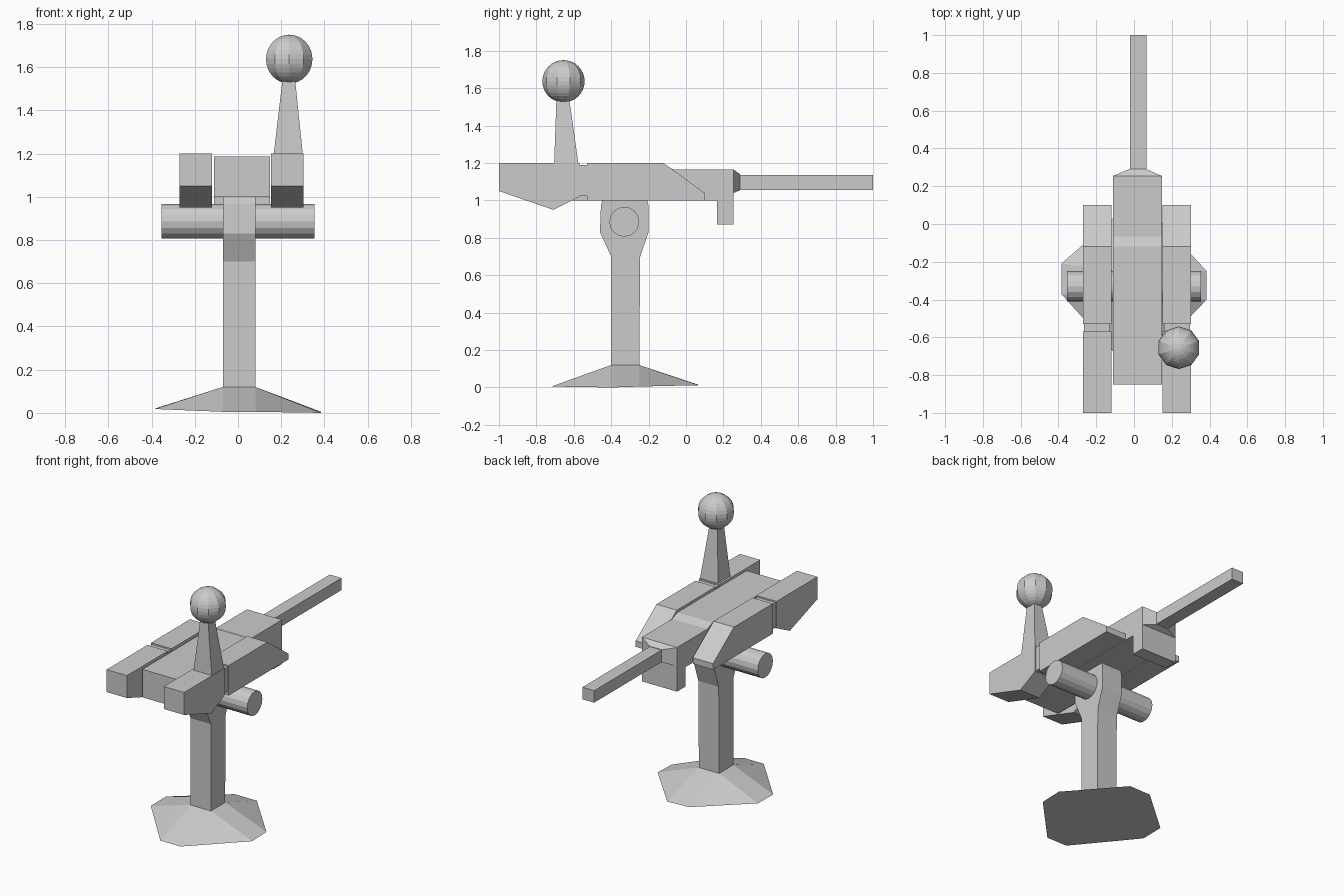
import bpy, bmesh
from mathutils import Matrix

if "Cube" in bpy.data.objects:
    bpy.data.objects.remove(bpy.data.objects["Cube"])


def finish(name, bm):
    bmesh.ops.recalc_face_normals(bm, faces=bm.faces)
    mesh = bpy.data.meshes.new(name)
    bm.to_mesh(mesh)
    bm.free()
    obj = bpy.data.objects.new(name, mesh)
    bpy.context.collection.objects.link(obj)
    return obj


def extrude_profile(name, profile, x0, x1):
    """Side profile of (y, z) points, extruded along x."""
    bm = bmesh.new()
    face = bm.faces.new([bm.verts.new((x0, y, z)) for y, z in profile])
    new = bmesh.ops.extrude_face_region(bm, geom=[face])["geom"]
    verts = [v for v in new if isinstance(v, bmesh.types.BMVert)]
    bmesh.ops.translate(bm, verts=verts, vec=(x1 - x0, 0, 0))
    return finish(name, bm)


def loft(name, ring_a, ring_b):
    """Closed solid between two rings with the same number of points."""
    bm = bmesh.new()
    a = [bm.verts.new(p) for p in ring_a]
    b = [bm.verts.new(p) for p in ring_b]
    n = len(a)
    bm.faces.new(a)
    bm.faces.new(b)
    for i in range(n):
        j = (i + 1) % n
        bm.faces.new((a[i], a[j], b[j], b[i]))
    return finish(name, bm)


def rect_z(x0, x1, y0, y1, z):
    return [(x0, y0, z), (x1, y0, z), (x1, y1, z), (x0, y1, z)]


def rect_y(x0, x1, z0, z1, y):
    return [(x0, y, z0), (x1, y, z0), (x1, y, z1), (x0, y, z1)]


# Sloping eight-sided foot: each corner of the top square fans to two rim points
bm = bmesh.new()
rim = [bm.verts.new(p) for p in (
    (-0.07, -0.72, 0.005), (0.08, -0.72, 0.005), (0.385, -0.40, 0.0), (0.385, -0.25, 0.005),
    (0.09, 0.07, 0.012), (-0.07, 0.065, 0.015), (-0.385, -0.21, 0.02), (-0.385, -0.37, 0.018))]
top = [bm.verts.new(p) for p in rect_z(-0.07, 0.08, -0.40, -0.25, 0.12)]
under = bm.verts.new((0.0, -0.325, 0.01))
bm.faces.new(top)
for i in range(4):
    a, b, c = rim[2 * i], rim[2 * i + 1], rim[(2 * i + 2) % 8]
    bm.faces.new((a, b, top[(i + 1) % 4], top[i]))
    bm.faces.new((b, c, top[(i + 1) % 4]))
for i in range(8):
    bm.faces.new((under, rim[i], rim[(i + 1) % 8]))
finish("foot", bm)

# Column with a widened head holding the axle
extrude_profile("column", [
    (-0.40, 0.11), (-0.25, 0.11), (-0.245, 0.70), (-0.20, 0.83), (-0.20, 0.97),
    (-0.21, 1.01), (-0.445, 1.01), (-0.455, 0.97), (-0.46, 0.83), (-0.40, 0.70)], -0.07, 0.08)

# Pivot axle
bm = bmesh.new()
bmesh.ops.create_cone(bm, cap_ends=True, segments=16, radius1=0.08, radius2=0.08, depth=0.71,
                      matrix=Matrix.Translation((0, -0.33, 0.886)) @ Matrix.Rotation(1.570796, 4, 'Y'))
finish("axle", bm)

# Central body with hanging front block
extrude_profile("body", [
    (-0.85, 1.0), (-0.85, 1.187), (-0.12, 1.187), (-0.065, 1.165), (0.255, 1.165),
    (0.255, 0.87), (0.165, 0.87), (0.165, 1.0)], -0.112, 0.147)

# Side rails: rear counterweight, recessed link, sloped front
for side, x0, x1 in (("left", -0.27, -0.12), ("right", 0.152, 0.302)):
    extrude_profile(side + "_rear_rail", [
        (-1.0, 1.05), (-1.0, 1.2), (-0.57, 1.2), (-0.57, 1.02), (-0.71, 0.95)], x0, x1)
    extrude_profile(side + "_rail_link", [
        (-0.57, 1.025), (-0.57, 1.19), (-0.53, 1.19), (-0.53, 1.025)], x0 + 0.006, x1 - 0.006)
    extrude_profile(side + "_front_rail", [
        (-0.53, 1.0), (-0.53, 1.2), (-0.12, 1.2), (0.10, 1.04), (0.10, 1.0)], x0, x1)

# Barrel and its tapered collar
loft("barrel_collar", rect_y(-0.112, 0.147, 1.04, 1.165, 0.255), rect_y(-0.025, 0.065, 1.055, 1.14, 0.29))
loft("barrel", rect_y(-0.022, 0.065, 1.057, 1.137, 0.285), rect_y(-0.022, 0.065, 1.057, 1.137, 1.0))

# Tapered stalk and ball
loft("stalk", rect_z(0.165, 0.30, -0.705, -0.575, 1.195), rect_z(0.205, 0.265, -0.693, -0.623, 1.535))
bm = bmesh.new()
bmesh.ops.create_uvsphere(bm, u_segments=10, v_segments=16, radius=0.113,
                          matrix=Matrix.Translation((0.237, -0.655, 1.637)))
finish("ball", bm)
